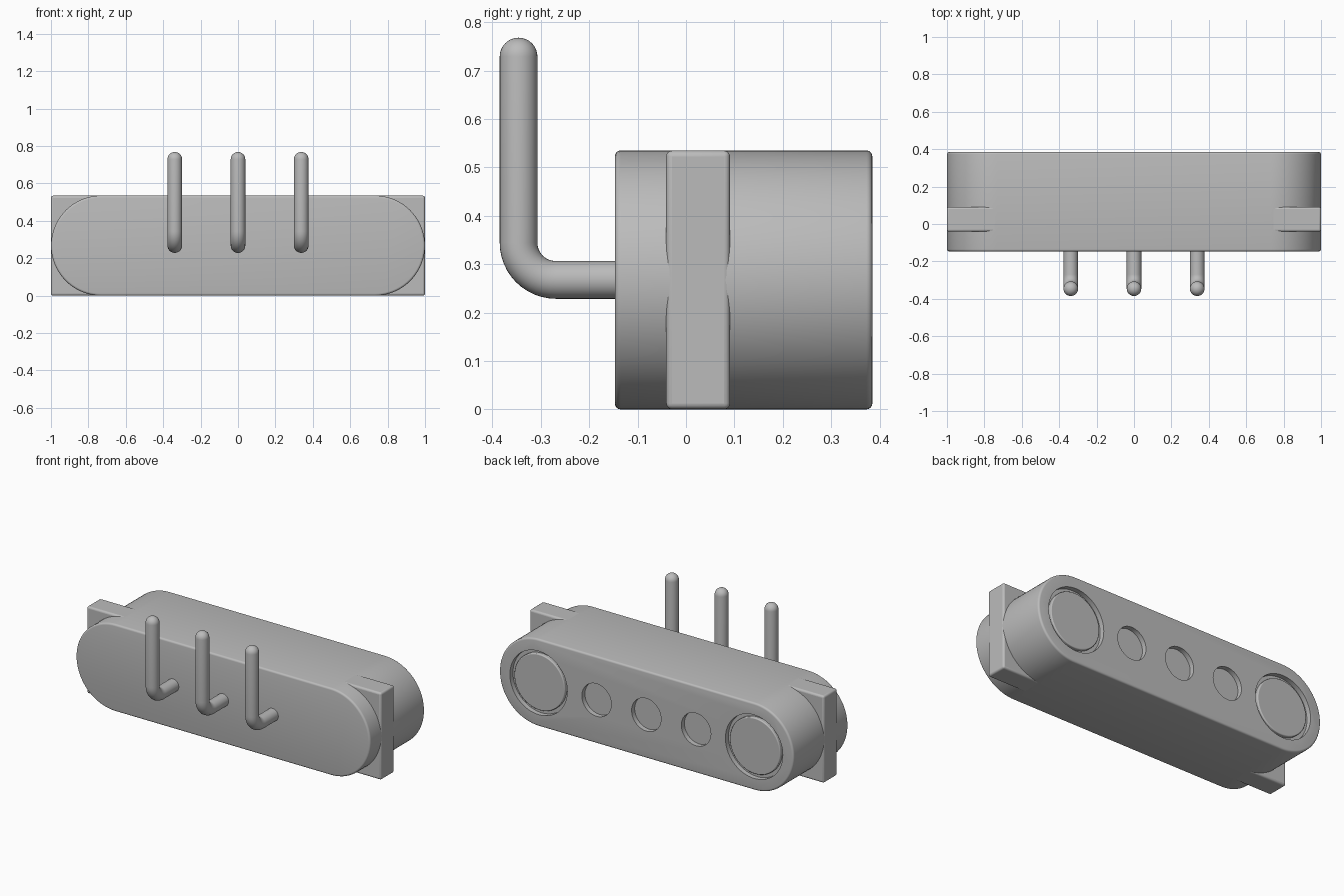
import bpy
import bmesh
from math import pi, sin, cos, radians
from mathutils import Matrix

if "Cube" in bpy.data.objects:
    bpy.data.objects.remove(bpy.data.objects["Cube"])

MID = 0.2675                 # height of the long axis
FRONT, BACK = -0.147, 0.385  # body faces
END = 0.732                  # centres of the rounded ends
PITCH = 0.338                # spacing of pins and contacts

grey = bpy.data.materials.new("plain grey")
grey.use_nodes = True
grey.diffuse_color = (0.5, 0.5, 0.5, 1)
grey.node_tree.nodes["Principled BSDF"].inputs["Base Color"].default_value = (0.5, 0.5, 0.5, 1)


def add_object(name, bm):
    bmesh.ops.recalc_face_normals(bm, faces=bm.faces)
    mesh = bpy.data.meshes.new(name)
    bm.to_mesh(mesh)
    bm.free()
    mesh.materials.append(grey)
    obj = bpy.data.objects.new(name, mesh)
    bpy.context.collection.objects.link(obj)
    return obj


def activate(obj):
    bpy.ops.object.select_all(action='DESELECT')
    obj.select_set(True)
    bpy.context.view_layer.objects.active = obj


def smooth(obj):
    activate(obj)
    bpy.ops.object.shade_smooth_by_angle(angle=radians(35))


def bevel(obj, width):
    mod = obj.modifiers.new("rounded edges", 'BEVEL')
    mod.width = width
    mod.segments = 4
    mod.limit_method = 'ANGLE'
    mod.angle_limit = radians(40)


def disc(name, x, radius, y0, y1):
    bm = bmesh.new()
    place = Matrix.Translation((x, (y0 + y1) / 2, MID)) @ Matrix.Rotation(pi / 2, 4, 'X')
    bmesh.ops.create_cone(bm, cap_ends=True, segments=64, radius1=radius,
                          radius2=radius, depth=y1 - y0, matrix=place)
    return add_object(name, bm)


# Body: a long slot-shaped profile pushed from front to back
bm = bmesh.new()
verts = []
for side in (1, -1):
    for i in range(41):
        a = -pi / 2 + pi * i / 40
        verts.append(bm.verts.new((side * (END + MID * cos(a)), FRONT, MID + side * MID * sin(a))))
face = bm.faces.new(verts)
new = bmesh.ops.extrude_face_region(bm, geom=[face])["geom"]
bmesh.ops.translate(bm, vec=(0, BACK - FRONT, 0),
                    verts=[v for v in new if isinstance(v, bmesh.types.BMVert)])
body = add_object("body", bm)
bevel(body, 0.012)

# Round recesses in the back face
recesses = [(x, 0.195) for x in (-END, END)] + [(x, 0.1) for x in (-PITCH, 0, PITCH)]
for x, radius in recesses:
    cutter = disc("recess_cutter", x, radius, BACK - 0.03, BACK + 0.1)
    cutter.hide_render = True
    activate(body)
    mod = body.modifiers.new("recess", 'BOOLEAN')
    mod.operation = 'DIFFERENCE'
    mod.solver = 'EXACT'
    mod.object = cutter
activate(body)
for mod in list(body.modifiers):
    bpy.ops.object.modifier_apply(modifier=mod.name)
for obj in [o for o in bpy.data.objects if o.name.startswith("recess_cutter")]:
    bpy.data.objects.remove(obj)
smooth(body)

for side, x in (("right", -END), ("left", END)):
    # Magnet sitting inside each end recess
    magnet = disc(side + "_magnet", x, 0.172, BACK - 0.04, BACK - 0.008)
    bevel(magnet, 0.006)
    smooth(magnet)

    # Square-cornered flange block at each end
    bm = bmesh.new()
    bmesh.ops.create_cube(bm, size=1, matrix=Matrix.Translation((x * 0.865 / END, 0.025, MID))
                          @ Matrix.Diagonal((0.27, 0.132, 2 * MID - 0.001, 1)))
    flange = add_object(side + "_flange", bm)
    bevel(flange, 0.012)
    smooth(flange)


def add_pin(name, x):
    # Bent round pin, swept along its path and closed by a dome
    radius, bend, y_up, top = 0.039, 0.077, -0.346, 0.768
    path = [(FRONT + 0.02, MID, 0, radius)]
    for i in range(13):
        a = pi / 2 * i / 12
        path.append((y_up + bend * (1 - sin(a)), MID + bend * (1 - cos(a)), a, radius))
    for i in range(8):
        a = pi / 2 * i / 8
        path.append((y_up, top - radius + radius * sin(a), pi / 2, radius * cos(a)))
    bm = bmesh.new()
    rings = []
    for y, z, turn, r in path:
        ring = []
        for k in range(32):
            t = 2 * pi * k / 32
            ring.append(bm.verts.new((x + r * cos(t), y + r * sin(t) * sin(turn),
                                      z + r * sin(t) * cos(turn))))
        rings.append(ring)
    for a, b in zip(rings, rings[1:]):
        for k in range(32):
            n = (k + 1) % 32
            bm.faces.new((a[k], a[n], b[n], b[k]))
    tip = bm.verts.new((x, y_up, top))
    for k in range(32):
        bm.faces.new((rings[-1][k], rings[-1][(k + 1) % 32], tip))
    bm.faces.new(rings[0])
    smooth(add_object(name, bm))


for label, x in (("right", -PITCH), ("middle", 0), ("left", PITCH)):
    add_pin(label + "_pin", x)
